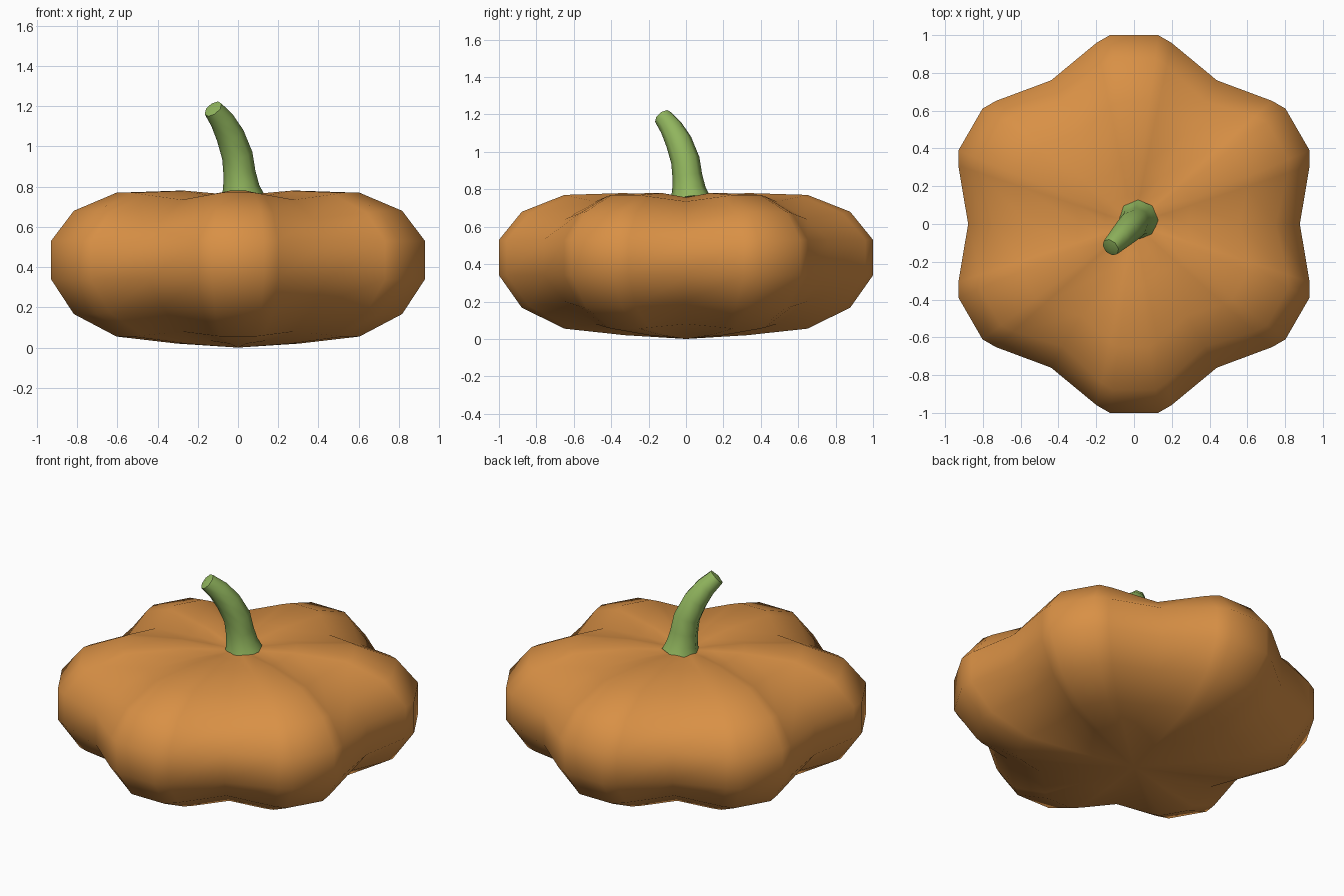
import bpy, bmesh, math
from mathutils import Vector

if "Cube" in bpy.data.objects:
    bpy.data.objects.remove(bpy.data.objects["Cube"])


def material(name, rgb):
    m = bpy.data.materials.new(name)
    m.diffuse_color = (*rgb, 1)
    m.use_nodes = True
    m.node_tree.nodes["Principled BSDF"].inputs["Base Color"].default_value = m.diffuse_color
    return m


def finish(name, bm, mat, angle):
    bmesh.ops.recalc_face_normals(bm, faces=bm.faces[:])
    me = bpy.data.meshes.new(name)
    bm.to_mesh(me)
    bm.free()
    me.materials.append(mat)
    ob = bpy.data.objects.new(name, me)
    bpy.context.collection.objects.link(ob)
    bpy.ops.object.select_all(action='DESELECT')
    ob.select_set(True)
    bpy.context.view_layer.objects.active = ob
    bpy.ops.object.shade_smooth_by_angle(angle=math.radians(angle))


def skin(bm, rings, start, end):
    # join rings with quads and close both ends with fans
    rows = [[bm.verts.new(p) for p in r] for r in rings]
    n = len(rows[0])
    for a, b in zip(rows, rows[1:]):
        for i in range(n):
            j = (i + 1) % n
            bm.faces.new((a[i], a[j], b[j], b[i]))
    for row, tip in ((rows[0], start), (rows[-1], end)):
        c = bm.verts.new(tip)
        for i in range(n):
            bm.faces.new((row[i], row[(i + 1) % n], c))


orange = material("pumpkin orange", (0.69, 0.28, 0.06))
green = material("stem green", (0.28, 0.46, 0.11))

# Pumpkin body: six lobes blended between a crest profile and a valley profile
# each row: crest radius, crest z, valley radius, valley z
profile = [
    (.33, .02, .29, .035), (.655, .055, .56, .08), (.885, .167, .75, .20),
    (1.008, .34, .878, .34), (1.008, .53, .878, .53), (.885, .68, .75, .64),
    (.655, .77, .56, .735), (.33, .78, .29, .757), (.16, .768, .15, .757)]
# angle from the lobe centre, share of crest
lobe = [(-11.7, .78), (-7.3, 1), (7.3, 1), (11.7, .78), (30, 0)]
rings = []
for cr, cz, vr, vz in profile:
    ring = []
    for k in range(6):
        for off, t in lobe:
            a = math.radians(30 + 60 * k + off)
            r, z = vr + (cr - vr) * t, vz + (cz - vz) * t
            ring.append((r * math.cos(a), r * math.sin(a), z))
    rings.append(ring)
bm = bmesh.new()
skin(bm, rings, (0, 0, 0), (0, 0, .753))
finish("pumpkin_body", bm, orange, 60)

# Stem: tapered tube bending towards -x -y (distance along bend, z, radius)
path = [(-.03, .752, .108), (-.022, .80, .09), (-.01, .87, .08), (.005, .955, .077),
        (.055, 1.055, .071), (.112, 1.13, .061), (.175, 1.187, .05)]
bend = Vector((-1, -1, 0)).normalized()
side = Vector((1, -1, 0)).normalized()
up = Vector((0, 0, 1))
pts = [bend * d + up * z for d, z, r in path]
rings = []
for i, (d, z, r) in enumerate(path):
    t = (pts[min(i + 1, len(pts) - 1)] - pts[max(i - 1, 0)]).normalized()
    n = side.cross(t)
    rings.append([pts[i] + (side * math.cos(a) + n * math.sin(a)) * r
                  for a in (math.tau * k / 8 for k in range(8))])
bm = bmesh.new()
skin(bm, rings, pts[0] - up * .01, pts[-1] + t * .012)
finish("stem", bm, green, 50)
